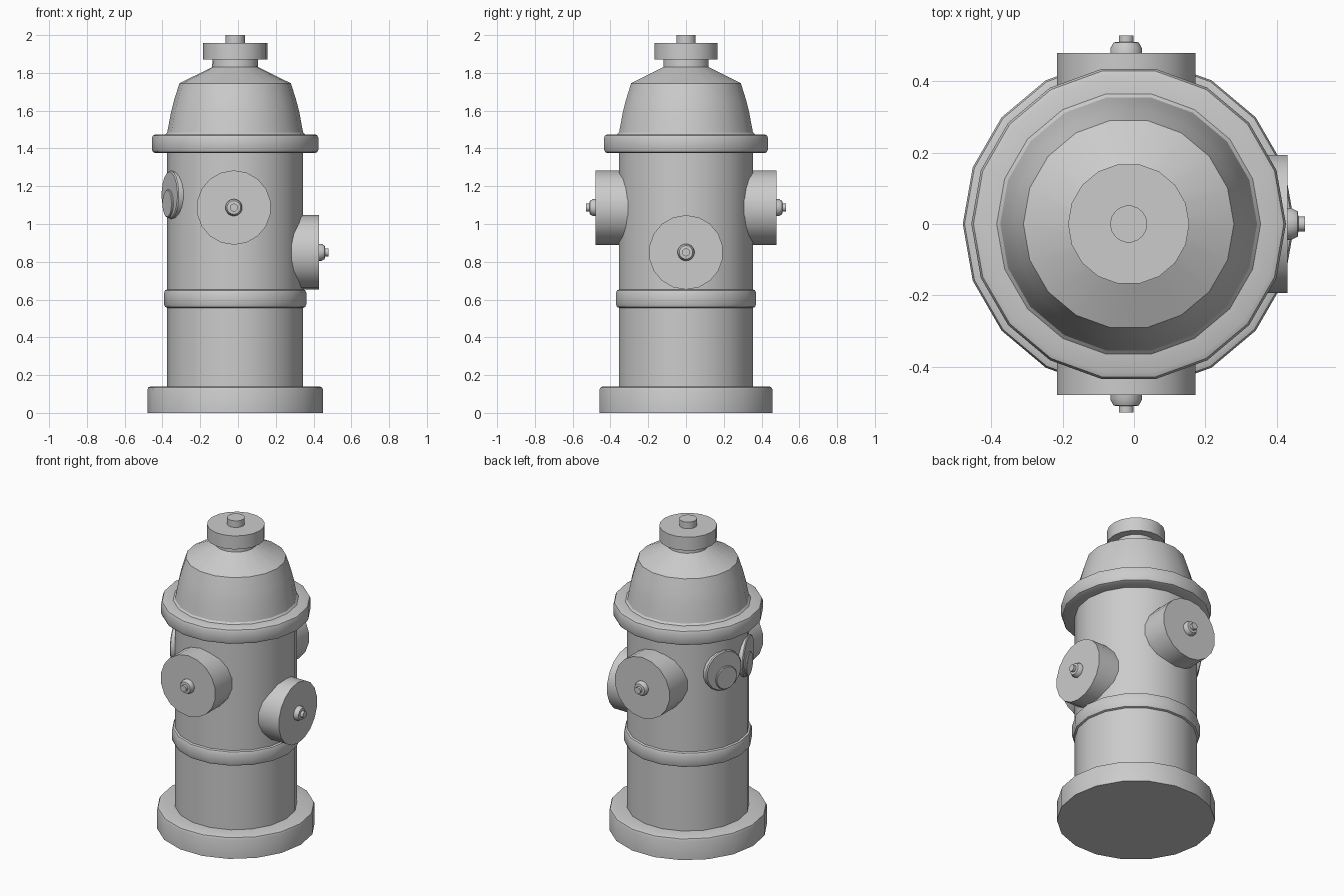
import bpy, bmesh
from math import sin, cos, pi, radians
from mathutils import Matrix

if "Cube" in bpy.data.objects:
    bpy.data.objects.remove(bpy.data.objects["Cube"])

SIDES = 18
CX = -0.015   # axis of the barrel


def lathe(name, profile, matrix):
    """Revolve (radius, height) points about local z and cap both ends."""
    bm = bmesh.new()
    rings = [[bm.verts.new((r * cos(2 * pi * i / SIDES), r * sin(2 * pi * i / SIDES), z))
              for i in range(SIDES)] for r, z in profile]
    for a, b in zip(rings, rings[1:]):
        for i in range(SIDES):
            j = (i + 1) % SIDES
            bm.faces.new((a[i], a[j], b[j], b[i]))
    bm.faces.new(rings[0][::-1])
    bm.faces.new(rings[-1])
    mesh = bpy.data.meshes.new(name)
    bm.to_mesh(mesh)
    bm.free()
    ob = bpy.data.objects.new(name, mesh)
    ob.matrix_world = matrix
    bpy.context.collection.objects.link(ob)
    bpy.context.view_layer.objects.active = ob
    ob.select_set(True)
    bpy.ops.object.shade_smooth_by_angle(angle=radians(32))
    ob.select_set(False)
    return ob


def outward(x, y, z, azimuth):
    """Frame whose local z points horizontally along the azimuth."""
    return (Matrix.Translation((x, y, z)) @ Matrix.Rotation(radians(azimuth), 4, 'Z')
            @ Matrix.Rotation(pi / 2, 4, 'Y'))


def band(r, z0, z1, b=0.02):
    """Profile of a collar with rounded outer corners."""
    c = b * 0.3
    return [(0.33, z0), (r - b, z0), (r - c, z0 + c), (r, z0 + b),
            (r, z1 - b), (r - c, z1 - c), (r - b, z1), (0.33, z1)]


axis = Matrix.Translation((CX, 0, 0))

# Barrel, foot and collars
lathe("base", [(0.465, 0), (0.465, 0.122), (0.46, 0.135), (0.447, 0.14), (0.33, 0.14)], axis)
lathe("barrel", [(0.36, 0.1), (0.36, 1.45)], axis)
lathe("middle_collar", band(0.377, 0.555, 0.655), axis)
lathe("top_flange", band(0.441, 1.375, 1.475), axis)

# Dome and operating cap
lathe("dome", [(0.375, 1.47), (0.36, 1.485), (0.353, 1.52), (0.34, 1.59), (0.322, 1.66),
               (0.295, 1.745), (0.122, 1.83), (0.12, 1.88)], axis)
lathe("top_cap", [(0.17, 1.87), (0.17, 1.957)], axis)
lathe("top_nut", [(0.052, 1.95), (0.052, 2.0)], axis)

# Hose outlets, each with a washer and nut: name, x, y, height, azimuth, reach
for name, x, z, azimuth, reach in (("front_outlet", -0.022, 1.087, -90, 0.48),
                                   ("back_outlet", -0.022, 1.087, 90, 0.48),
                                   ("right_outlet", 0, 0.85, 0, 0.43)):
    frame = outward(x, 0, z, azimuth)
    lathe(name, [(0.197, 0.2), (0.197, reach)], frame)
    lathe(name + "_washer", [(0.045, reach - 0.01), (0.045, reach + 0.012),
                             (0.036, reach + 0.029), (0.02, reach + 0.031)], frame)
    lathe(name + "_nut", [(0.021, reach + 0.02), (0.021, reach + 0.049)], frame)

# Pair of shallow discs on the left side, each with an offset button
for name, azimuth, side in (("left_back", 160, 1), ("left_front", 200, -1)):
    frame = outward(CX, 0, 1.154, azimuth)
    lathe(name + "_disc", [(0.128, 0.3), (0.128, 0.364), (0.122, 0.37)], frame)
    lathe(name + "_button", [(0.074, 0.34), (0.074, 0.376), (0.07, 0.38)],
          frame @ Matrix.Translation((0.046, side * 0.012, 0)))
